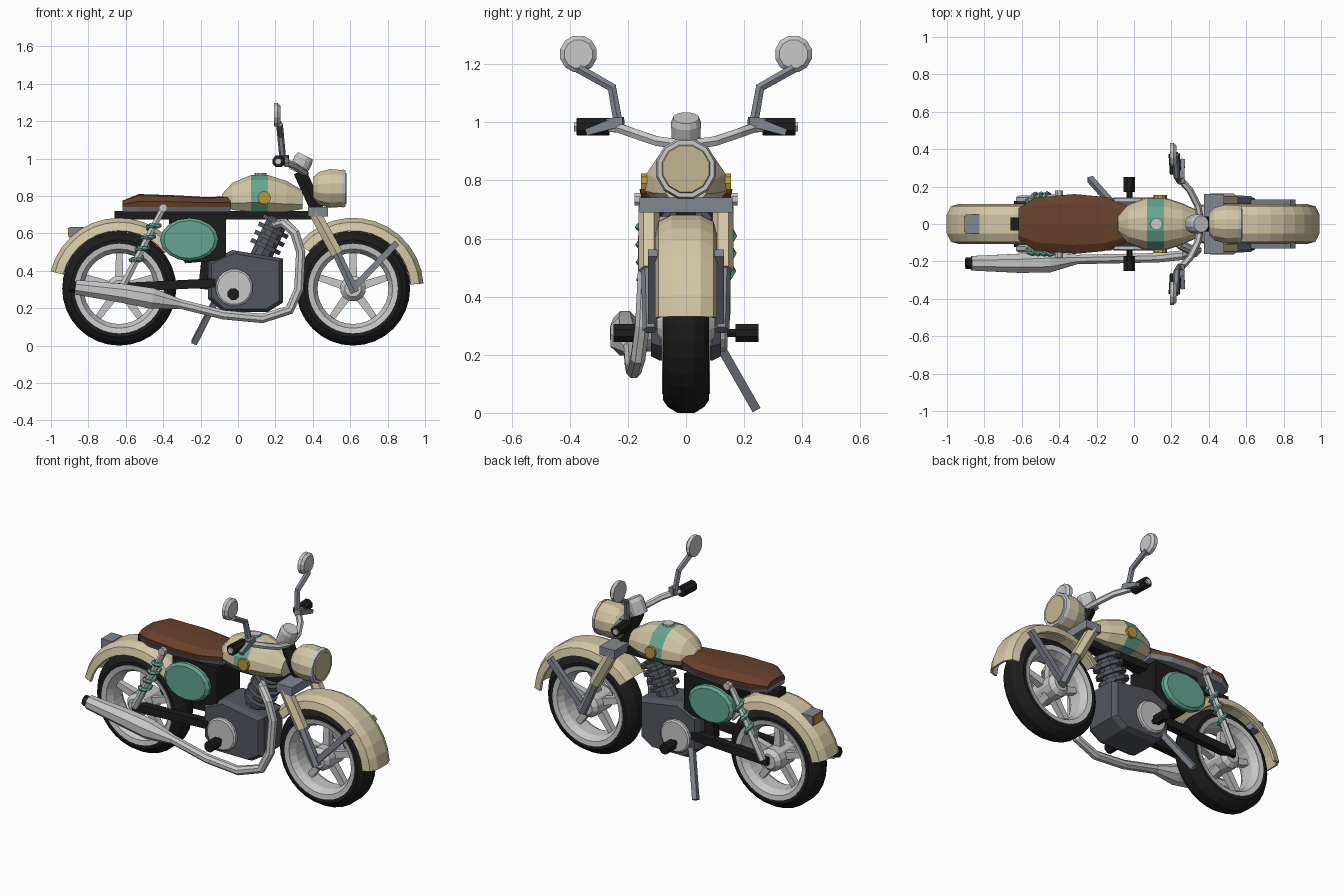
import bpy, bmesh, math
from mathutils import Vector as V

if "Cube" in bpy.data.objects:
    bpy.data.objects.remove(bpy.data.objects["Cube"])


def material(name, r, g, b):
    m = bpy.data.materials.new(name)
    m.use_nodes = True
    m.diffuse_color = (r, g, b, 1)
    m.node_tree.nodes["Principled BSDF"].inputs["Base Color"].default_value = (r, g, b, 1)
    return m


cream = material("cream paint", .66, .57, .38)
teal = material("teal paint", .13, .38, .29)
leather = material("brown leather", .14, .053, .025)
black = material("black", .012, .012, .012)
silver = material("silver", .58, .58, .59)
steel = material("steel grey", .22, .24, .28)
iron = material("dark engine grey", .085, .093, .11)
amber = material("amber", .50, .31, .04)
glass = material("warm lamp glass", .56, .47, .29)


def loft(name, rings, mat, caps=True, loop=False):
    """Skin a list of equal-length rings of points."""
    bm = bmesh.new()
    vs = [[bm.verts.new(p) for p in ring] for ring in rings]
    n, k = len(vs[0]), len(vs)
    for i in range(k if loop else k - 1):
        a, b = vs[i], vs[(i + 1) % k]
        for j in range(n):
            bm.faces.new((a[j], a[(j + 1) % n], b[(j + 1) % n], b[j]))
    if caps and not loop:
        bm.faces.new(vs[0])
        bm.faces.new(vs[-1])
    bmesh.ops.recalc_face_normals(bm, faces=bm.faces)
    mesh = bpy.data.meshes.new(name)
    bm.to_mesh(mesh)
    bm.free()
    mesh.materials.append(mat)
    ob = bpy.data.objects.new(name, mesh)
    bpy.context.collection.objects.link(ob)
    return ob


def tube(name, pts, radii, mat, n=8, ref=None, flat=1):
    """Sweep an n-gon along a path with a radius at each point."""
    pts = [V(p) for p in pts]
    if not isinstance(radii, (list, tuple)):
        radii = [radii] * len(pts)
    span = pts[-1] - pts[0]
    if ref is None:
        axis = min(range(3), key=lambda a: abs(span[a]))
        ref = V([float(a == axis) for a in range(3)])
    rings = []
    for i, (p, r) in enumerate(zip(pts, radii)):
        d = V()
        if i:
            d += (p - pts[i - 1]).normalized()
        if i < len(pts) - 1:
            d += (pts[i + 1] - p).normalized()
        u = ref.cross(d).normalized()
        w = d.cross(u).normalized()
        turn = [math.tau * (j + .5) / n for j in range(n)]
        rings.append([p + u * r * math.cos(a) + w * r * flat * math.sin(a) for a in turn])
    return loft(name, rings, mat)


def arc(name, profile, cx, mat, start=0, end=360, n=32):
    """Revolve a closed (radius, y) profile about a wheel axle."""
    full = end - start == 360
    rings = []
    for i in range(n if full else n + 1):
        a = math.radians(start + (end - start) * i / n)
        rings.append([(cx + r * math.cos(a), y, AXLE + r * math.sin(a)) for r, y in profile])
    return loft(name, rings, mat, loop=full)


def box(name, lo, hi, mat):
    (a, b, c), (d, e, f) = lo, hi
    return loft(name, [[(a, b, z), (d, b, z), (d, e, z), (a, e, z)] for z in (c, f)], mat)


def slab(name, outline, half, mat, bevel=0.0, inset=1.0):
    """Extrude an (x, z) outline across y with optional bevelled sides."""
    mx = sum(p[0] for p in outline) / len(outline)
    mz = sum(p[1] for p in outline) / len(outline)
    steps = [(-half, inset), (-half + bevel, 1), (half - bevel, 1), (half, inset)]
    if not bevel:
        steps = steps[::3]
    return loft(name, [[(mx + (x - mx) * s, y, mz + (z - mz) * s) for x, z in outline]
                       for y, s in steps], mat)


def symmetric(half):
    return half + [(r, -y) for r, y in reversed(half)]


AXLE, REAR, FRONT = .305, -.635, .615

# Wheels
for end, cx in (("rear", REAR), ("front", FRONT)):
    arc(end + "_tyre", symmetric([(.21, .055), (.235, .078), (.26, .08), (.285, .062), (.305, .03)]), cx, black)
    arc(end + "_rim", symmetric([(.19, .04), (.212, .078), (.24, .083)]), cx, silver)
    tube(end + "_hub", [(cx, y, AXLE) for y in (-.1, -.075, .075, .1)], [.045, .07, .07, .045], silver, 12)
    for k in range(5):
        a = math.radians(90 + 72 * k)
        d = V((math.cos(a), 0, math.sin(a)))
        c = V((cx, 0, AXLE))
        tube(f"{end}_spoke_{k + 1}", [c + d * .04, c + d * .2], [.032, .024], silver, 4)

# Fenders and tail lamp
fender = symmetric([(.305, .095), (.312, .107), (.358, .09), (.378, .05)])
fender = [(.305, .095), (.31, .107), (.355, .095), (.378, .05)]
fender = fender + [(r, -y) for r, y in reversed(fender)] + [(.345, -.085), (.366, -.045), (.366, .045), (.345, .085)]
arc("front_fender", fender, FRONT, cream, 4, 140, 12)
arc("rear_fender", fender, REAR, cream, 38, 166, 12)
box("tail_lamp_housing", (-.90, -.05, .575), (-.825, .05, .635), steel)
box("tail_lamp_lens", (-.908, -.042, .582), (-.90, .042, .628), amber)

# Frame, under-seat box and swingarm pivot
box("frame_beam", (-.66, -.035, .675), (.4, .035, .72), black)
slab("battery_box", [(-.37, .7), (-.065, .7), (-.065, .46), (-.28, .44), (-.37, .54)], .11, black)
tube("frame_rear_tube", [(-.15, 0, .48), (-.17, 0, .3)], .05, black, 6)
tube("steering_column", [(.33, 0, .93), (.43, 0, .71)], .04, black, 6)

# Seat
seat = [(-.617, .085, .775), (-.53, .14, .81), (-.32, .16, .803), (-.16, .145, .793), (-.04, .10, .80)]
loft("seat", [[(x, w * a, .74 + (t - .74) * b) for a, b in
               ((-.96, 0), (-1, .45), (-.7, .9), (0, 1), (.7, .9), (1, .45), (.96, 0))]
              for x, w, t in seat], leather)
loft("seat_trim", [[(x, a * w, z) for a, z in ((-.9, .715), (-1, .742), (1, .742), (.9, .715))]
                   for x, w, t in seat], steel)

# Fuel tank with painted band
tank_rings = [(-.085, .05, .75, .81), (-.03, .105, .725, .87), (.07, .143, .715, .912), (.16, .143, .715, .912),
              (.26, .11, .715, .88), (.345, .07, .73, .83)]
tank = loft("fuel_tank", [[(x, w * a, lo + (hi - lo) * b) for a, b in
                           ((-.7, 0), (-1, .25), (-.95, .55), (-.65, .87), (-.25, 1),
                            (.25, 1), (.65, .87), (.95, .55), (1, .25), (.7, 0))]
                          for x, w, lo, hi in tank_rings], cream)
tank.data.materials.append(teal)
for f in tank.data.polygons:
    f.material_index = int(.08 < f.center.x < .15)
tube("fuel_cap", [(.12, 0, .9), (.12, 0, .922)], .033, silver, 10)

# Headlamp and instrument
tube("headlamp_shell", [(x, 0, .84) for x in (.40, .43, .49, .56)], [.06, .09, .107, .102], cream, 12)
tube("headlamp_ring", [(.555, 0, .84), (.575, 0, .84)], [.107, .1], silver, 12)
tube("headlamp_glass", [(.573, 0, .84), (.58, 0, .84)], [.087, .082], glass, 12)
tube("instrument", [(.318, 0, .925), (.35, 0, .995), (.36, 0, 1.015)], [.05, .053, .045], silver, 12)

# Engine
slab("engine_block", [(-.16, .45), (-.03, .51), (.24, .465), (.24, .23), (.16, .18), (-.08, .18), (-.16, .25)],
     .12, iron, .03, .9)
base, up = V((.115, 0, .46)), V((.42, 0, .9)).normalized()
tube("cylinder", [base, base + up * .24], .06, iron, 10)
for k in range(4):
    tube(f"cooling_fin_{k + 1}", [base + up * (.065 + .048 * k), base + up * (.088 + .048 * k)], .09, iron, 10)

# Exhaust
path = [(.2, -.05, .65), (.25, -.11, .655), (.305, -.14, .6), (.335, -.14, .5), (.325, -.15, .3), (.275, -.165, .19),
        (.13, -.18, .145), (-.08, -.185, .165), (-.32, -.19, .225)]
tube("exhaust_pipe", path, .027, silver)
tube("silencer", [(-.31, -.19, .222), (-.46, -.205, .252), (-.62, -.21, .28), (-.87, -.21, .312)],
     [.028, .06, .055, .042], silver)
tube("silencer_tip", [(-.86, -.21, .311), (-.9, -.21, .316)], .032, black)

# Handlebar
half_bar = [(.34, .1, .935), (.3, .18, .962), (.25, .235, .982), (.22, .3, .985), (.215, .385, .985)]
tube("handlebar", [(x, -y, z) for x, y, z in reversed(half_bar)] + [(.36, 0, .922)] + half_bar, .019, silver, 6)
box("fork_clamp", (.375, -.16, .69), (.48, .16, .742), steel)

# Paired parts
for side, s in (("left", 1), ("right", -1)):
    def part(name, pts, radii, mat, n=8, **kw):
        return tube(f"{side}_{name}", [(x, y * s, z) for x, y, z in pts], radii, mat, n, **kw)

    # Front fork and fender brace
    part("fork_cover", [(.41, .128, .71), (.53, .128, .49)], .036, cream, 6)
    part("fork_leg", [(.52, .128, .51), (.625, .122, .285)], .027, steel, 6)
    part("fender_brace", [(.615, .113, .305), (.85, .113, .55)], .024, steel, 4)
    # Rear shock absorber
    top, low = V((-.40, .14 * s, .735)), V((-.615, .13 * s, .32))
    part("shock_rod", [(-.40, .14, .735), (-.615, .13, .32)], [.018, .022], silver, 6)
    part("shock_mount", [(-.40, .1, .735), (-.40, .178, .735)], .023, silver)
    axis = (low - top).normalized()
    u = axis.cross(V((0, 1, 0))).normalized()
    w = axis.cross(u)
    coil = [top + axis * (.09 + .0085 * i) + u * .026 * math.cos(i * math.tau / 8)
            + w * .026 * math.sin(i * math.tau / 8) for i in range(29)]
    tube(side + "_spring", coil, .013, teal, 5, ref=axis)
    # Swingarm, side cover, badge, crank cover and peg
    part("swingarm", [(-.64, .1, .31), (-.12, .1, .335)], .034, black, 4)
    cover = [[(-.26 + .155 * g * math.cos(a), y * s, .567 + .115 * g * math.sin(a))
              for a in [math.tau * j / 16 for j in range(16)]]
             for y, g in ((.1, 1), (.128, 1), (.142, .88))]
    loft(side + "_side_cover", cover, teal)
    part("tank_badge", [(.14, .13, .79), (.14, .154, .79)], .036, amber, 10)
    part("crank_cover", [(-.02, .11, .31), (-.02, .135, .31), (-.02, .142, .31)], [.1, .1, .09], silver, 16)
    part("foot_peg_stem", [(-.025, .13, .275), (-.025, .19, .275)], .016, black, 6)
    part("foot_peg", [(-.025, .17, .275), (-.025, .25, .275)], .033, black, 8,
         ref=V((1, 0, 0)), flat=1)
    # Grip, lever and mirror
    part("grip", [(.222, .265, .985), (.215, .375, .985)], .033, black)
    part("lever_bracket", [(.255, .215, 1.0), (.245, .27, .995)], .026, steel, 4)
    part("lever", [(.25, .24, 1.0), (.262, .345, .965)], [.026, .016], steel, 4)
    part("mirror_stem", [(.24, .232, .99), (.228, .255, 1.12), (.222, .37, 1.185)], .018, steel, 6)
    part("mirror", [(.192, .37, 1.235), (.212, .37, 1.235), (.226, .37, 1.235)], [.065, .065, .05], silver, 12,
         ref=V((0, 1, 0)))

# Side stand
tube("side_stand", [(-.11, .1, .26), (-.235, .24, .015)], .022, steel, 4)
